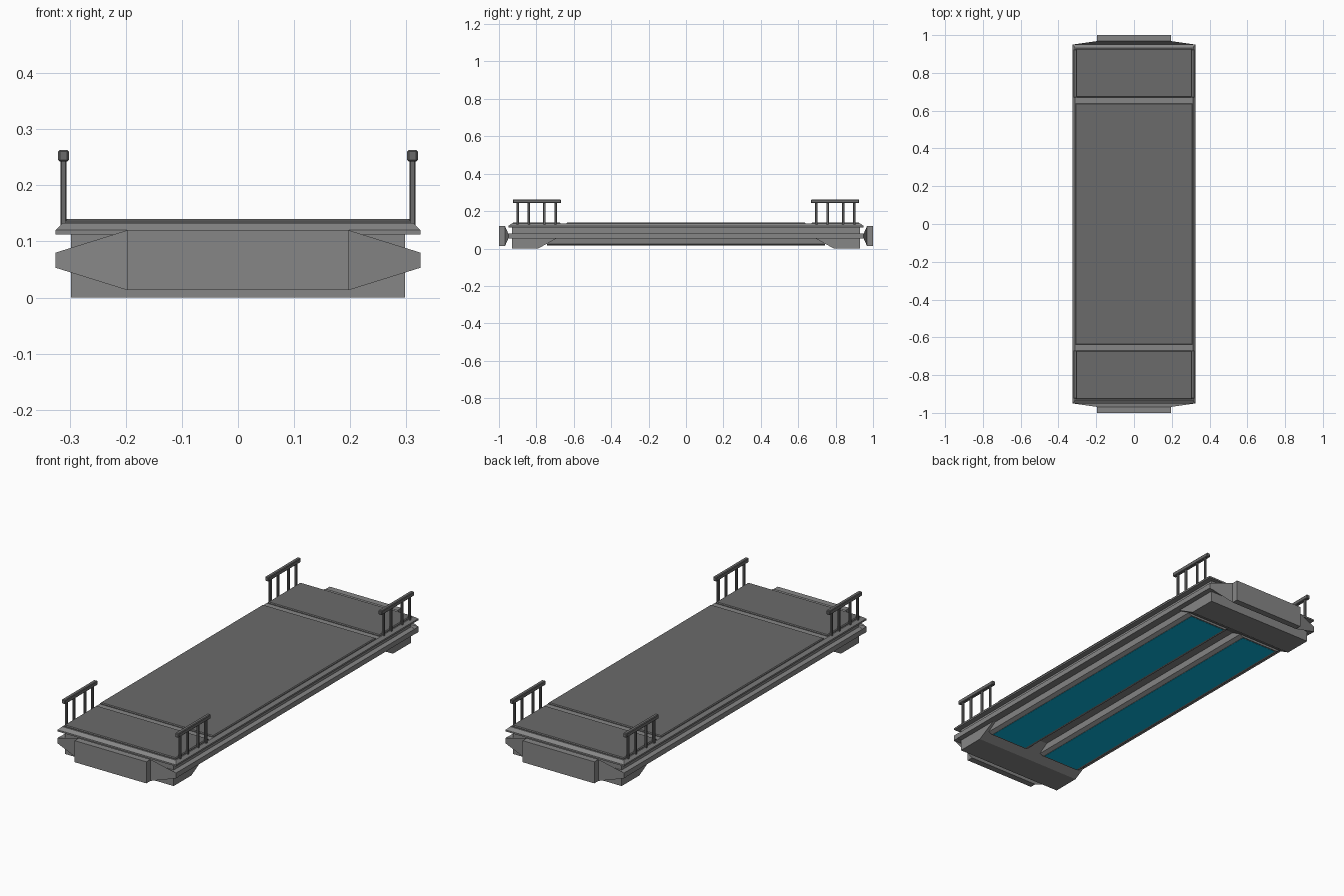
import bpy, bmesh
from mathutils import Vector

if "Cube" in bpy.data.objects:
    bpy.data.objects.remove(bpy.data.objects["Cube"])


def material(name, rgb):
    m = bpy.data.materials.new(name)
    m.diffuse_color = (*rgb, 1)
    m.use_nodes = True
    m.node_tree.nodes["Principled BSDF"].inputs["Base Color"].default_value = m.diffuse_color
    return m


hull_grey = material("hull_grey", (0.24, 0.24, 0.24))
dark_grey = material("dark_grey", (0.147, 0.147, 0.147))
teal = material("teal", (0.003, 0.47, 0.73))


def loft(name, rings, mat=hull_grey):
    """Skin a closed solid through a list of equal-length point rings."""
    bm = bmesh.new()
    vs = [[bm.verts.new(Vector(p)) for p in r] for r in rings]
    n = len(rings[0])
    for a, b in zip(vs, vs[1:]):
        for i in range(n):
            j = (i + 1) % n
            bm.faces.new((a[i], a[j], b[j], b[i]))
    bm.faces.new(vs[0])
    bm.faces.new(vs[-1])
    bmesh.ops.recalc_face_normals(bm, faces=bm.faces)
    me = bpy.data.meshes.new(name)
    bm.to_mesh(me)
    bm.free()
    me.materials.append(mat)
    ob = bpy.data.objects.new(name, me)
    bpy.context.collection.objects.link(ob)
    return ob


def rect_z(cx, cy, hx, hy, z):
    return [(cx + sx * hx, cy + sy * hy, z) for sx, sy in ((-1, -1), (1, -1), (1, 1), (-1, 1))]


def rect_y(y, hx, z0, z1):
    return [(-hx, y, z0), (hx, y, z0), (hx, y, z1), (-hx, y, z1)]


def extrude_x(name, profile, x0, x1):
    return loft(name, [[(x, y, z) for y, z in profile] for x in (x0, x1)])


def box(name, c, h, mat, bevel=0):
    ob = loft(name, [rect_z(c[0], c[1], h[0], h[1], c[2] + s * h[2]) for s in (-1, 1)], mat)
    if bevel:
        m = ob.modifiers.new("bevel", 'BEVEL')
        m.width, m.segments = bevel, 1
    return ob


# hull with deep ends and a raised middle underside
half = [(0.69, 0.055), (0.79, 0.0), (0.93, 0.0), (0.93, 0.114)]
extrude_x("hull", [(-y, z) for y, z in half] + half[::-1], -0.298, 0.298)

# deck slab with sloping flange
loft("deck", [rect_z(0, 0, hx, hy, z) for hx, hy, z in (
    (0.325, 0.95, 0.112), (0.325, 0.95, 0.120), (0.312, 0.933, 0.133))])


# raised deck panels separated by two cross troughs
def panel(name, cy, hx, hy):
    loft(name, [rect_z(0, cy, hx, hy, 0.130), rect_z(0, cy, hx, hy, 0.136),
                rect_z(0, cy, hx - 0.004, hy - 0.004, 0.140)], dark_grey)


panel("centre_deck_panel", 0, 0.311, 0.638)

for s, end in ((-1, "front"), (1, "back")):
    panel(end + "_deck_panel", s * 0.799, 0.307, 0.128)
    # bumper: flat plate, flaring back to thin wide tips
    loft(end + "_bumper", [
        rect_y(s * 1.0, 0.197, 0.013, 0.12), rect_y(s * 0.968, 0.197, 0.013, 0.12),
        rect_y(s * 0.95, 0.325, 0.053, 0.08), rect_y(s * 0.925, 0.325, 0.053, 0.08)])

for s, side in ((-1, "left"), (1, "right")):
    # rubbing strip along the hull side
    box(side + "_side_strip", (s * 0.3075, 0, 0.0667), (0.0175, 0.945, 0.0125), hull_grey)
    # underside pod with bevelled flanks and teal base
    loft(side + "_lift_pod", [
        rect_z(s * 0.16, 0, hx, hy, z) for hx, hy, z in (
            (0.126, 0.72, 0.06), (0.122, 0.742, 0.025), (0.105, 0.742, 0.016))])
    box(side + "_lift_panel", (s * 0.16, 0, 0.0165), (0.099, 0.735, 0.0015), teal)
    # handrails at the four deck corners
    for t, end in ((-1, "front"), (1, "back")):
        tag = f"{end}_{side}_"
        box(tag + "handrail", (s * 0.311, t * 0.797, 0.2525), (0.0095, 0.128, 0.0105), dark_grey, 0.003)
        for y in (0.697, 0.757, 0.84, 0.9):
            box(tag + "rail_post", (s * 0.311, t * y, 0.186), (0.0052, 0.0065, 0.062), dark_grey, 0.002)
